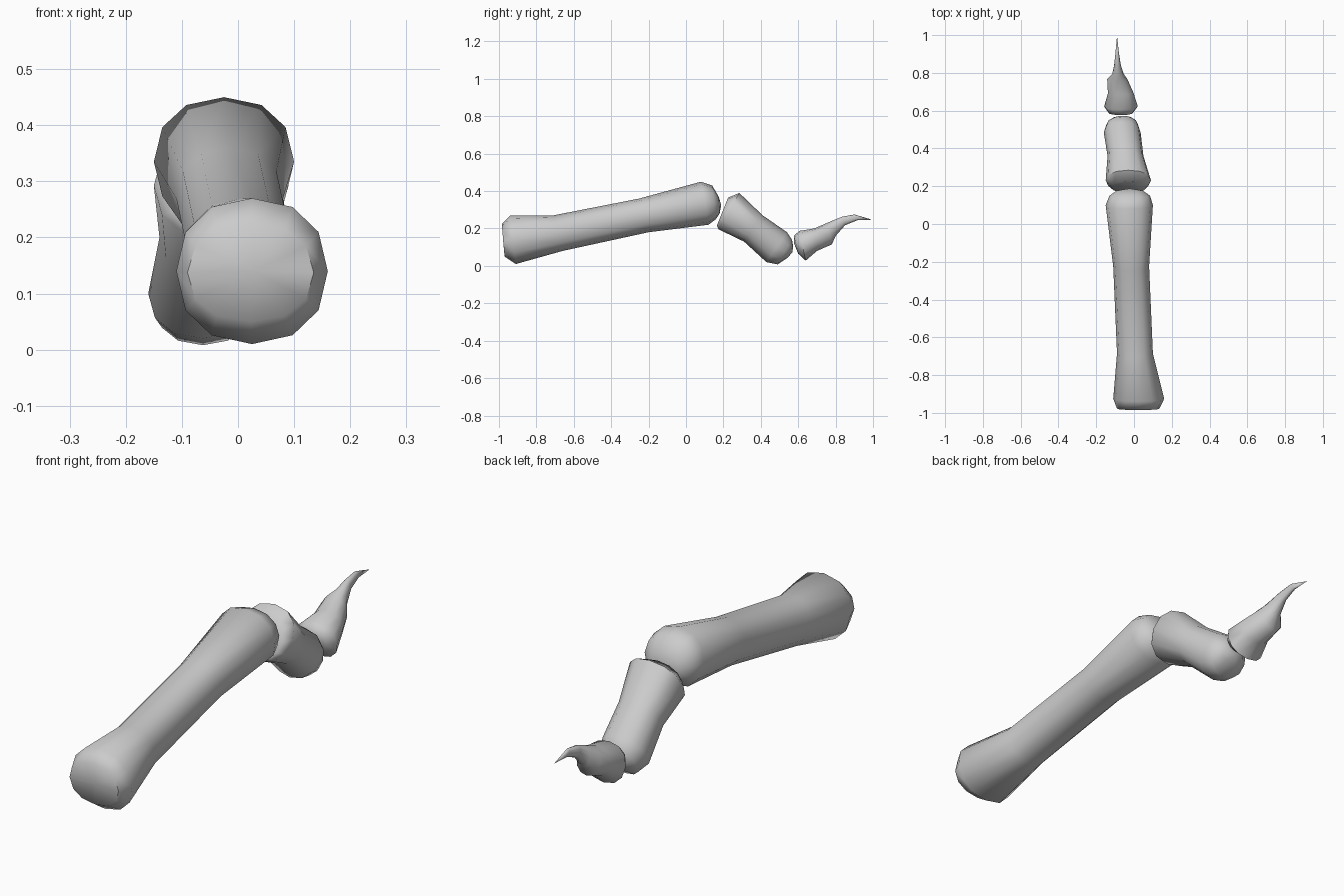
import bpy, bmesh, math
from mathutils import Vector

SIDES = 12

def fat(v, p=0.9):
    # slightly squared-off circle
    return math.copysign(abs(v) ** p, v)

def bone(name, rings, start, end):
    """Loft rings (top_y, top_z, bottom_y, bottom_z, x_min, x_max), closed by a pole at each end."""
    bm = bmesh.new()
    loops = []
    for ty, tz, by, bz, x0, x1 in rings:
        top, bot = Vector((0, ty, tz)), Vector((0, by, bz))
        mid, half = (top + bot) / 2, (top - bot) / 2
        loop = []
        for i in range(SIDES):
            a = 2 * math.pi * i / SIDES
            p = mid + half * fat(math.cos(a))
            p.x = (x0 + x1) / 2 + (x1 - x0) / 2 * fat(math.sin(a))
            loop.append(bm.verts.new(p))
        loops.append(loop)
    for a, b in zip(loops, loops[1:]):
        for i in range(SIDES):
            j = (i + 1) % SIDES
            bm.faces.new((a[i], a[j], b[j], b[i]))
    for loop, pole in ((loops[0], start), (loops[-1], end)):
        v = bm.verts.new(pole)
        for i in range(SIDES):
            bm.faces.new((loop[i], loop[(i + 1) % SIDES], v))
    bmesh.ops.recalc_face_normals(bm, faces=bm.faces[:])
    me = bpy.data.meshes.new(name)
    bm.to_mesh(me)
    bm.free()
    ob = bpy.data.objects.new(name, me)
    bpy.context.collection.objects.link(ob)
    bpy.ops.object.select_all(action='DESELECT')
    ob.select_set(True)
    bpy.context.view_layer.objects.active = ob
    bpy.ops.object.shade_smooth_by_angle(angle=math.radians(60))
    return ob

# long upper bone
bone("long_bone", [
    (-0.985, 0.225, -0.97, 0.05, -0.09, 0.135),
    (-0.94, 0.27, -0.91, 0.01, -0.11, 0.16),
    (-0.71, 0.27, -0.66, 0.08, -0.09, 0.10),
    (-0.25, 0.36, -0.20, 0.18, -0.11, 0.08),
    (0.08, 0.45, 0.12, 0.22, -0.15, 0.10),
    (0.14, 0.43, 0.16, 0.25, -0.13, 0.085),
    (0.175, 0.37, 0.18, 0.28, -0.09, 0.045),
], (0.03, -0.978, 0.14), (-0.022, 0.188, 0.325))

# middle bone with cupped upper joint
bone("middle_bone", [
    (0.225, 0.365, 0.165, 0.215, -0.12, 0.065),
    (0.285, 0.39, 0.175, 0.195, -0.15, 0.09),
    (0.41, 0.27, 0.31, 0.13, -0.14, 0.05),
    (0.54, 0.18, 0.43, 0.02, -0.16, 0.035),
    (0.567, 0.14, 0.49, 0.008, -0.145, 0.02),
    (0.572, 0.11, 0.545, 0.045, -0.11, -0.01),
], (-0.027, 0.205, 0.285), (-0.06, 0.57, 0.075))

# claw bone tapering to an upturned tip
bone("claw_bone", [
    (0.577, 0.16, 0.60, 0.065, -0.135, -0.005),
    (0.605, 0.187, 0.64, 0.028, -0.158, 0.02),
    (0.685, 0.20, 0.70, 0.08, -0.138, -0.002),
    (0.755, 0.23, 0.78, 0.115, -0.142, -0.035),
    (0.79, 0.245, 0.80, 0.16, -0.115, -0.055),
    (0.835, 0.263, 0.85, 0.217, -0.105, -0.07),
    (0.90, 0.275, 0.915, 0.244, -0.098, -0.08),
], (-0.068, 0.578, 0.12), (-0.09, 0.995, 0.247))
